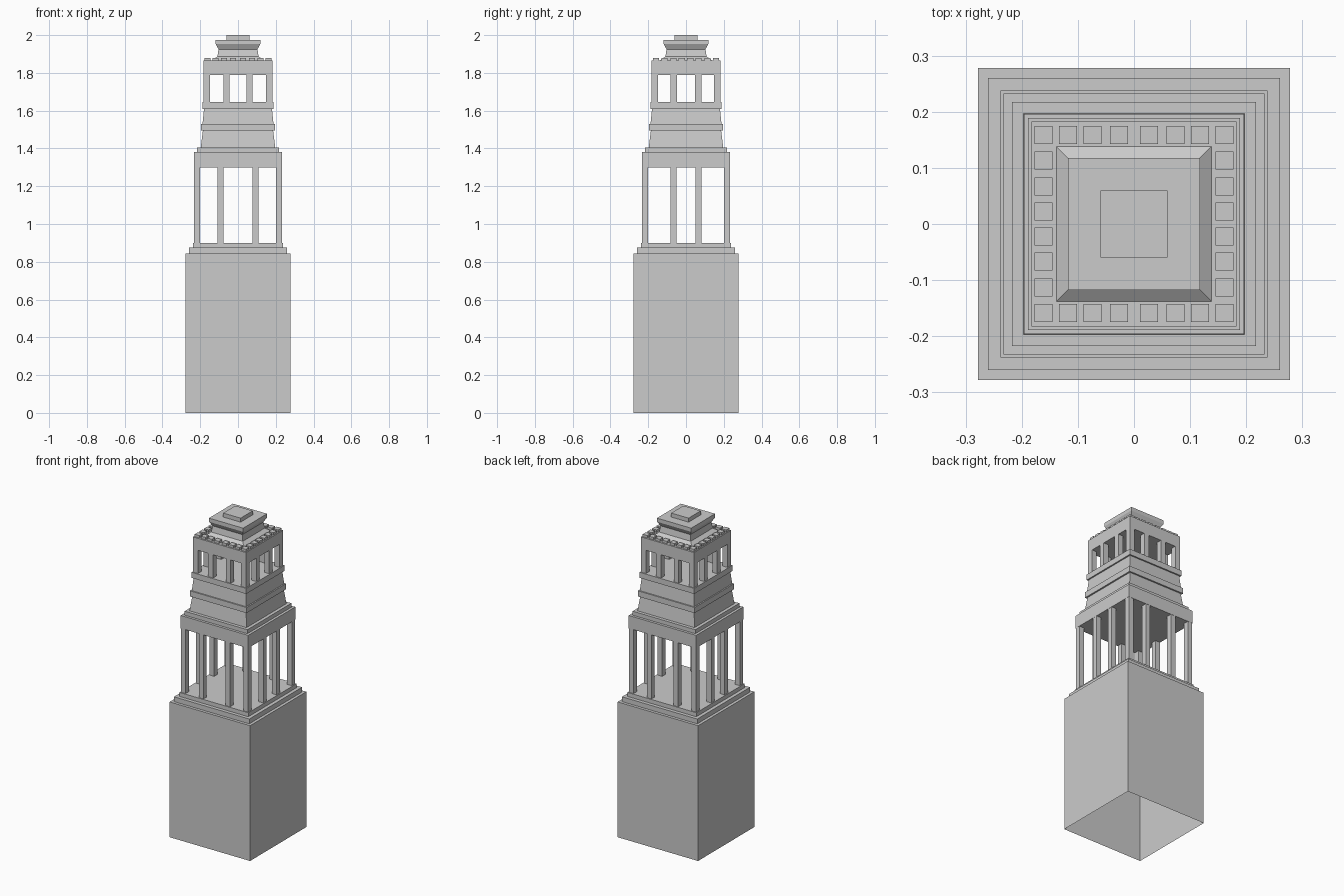
import bpy, bmesh

if "Cube" in bpy.data.objects:
    bpy.data.objects.remove(bpy.data.objects["Cube"])


def make(name, bm):
    bmesh.ops.recalc_face_normals(bm, faces=bm.faces)
    mesh = bpy.data.meshes.new(name)
    bm.to_mesh(mesh)
    bm.free()
    obj = bpy.data.objects.new(name, mesh)
    bpy.context.collection.objects.link(obj)
    return obj


def square_loft(name, profile, bottom=True):
    """Square rings (half width, height) joined into a stepped or sloped solid."""
    bm = bmesh.new()
    rings = [[bm.verts.new((sx * h, sy * h, z))
              for sx, sy in ((-1, -1), (1, -1), (1, 1), (-1, 1))] for h, z in profile]
    for a, b in zip(rings, rings[1:]):
        for i in range(4):
            j = (i + 1) % 4
            bm.faces.new((a[i], a[j], b[j], b[i]))
    bm.faces.new(rings[-1])
    if bottom:
        bm.faces.new(rings[0][::-1])
    return make(name, bm)


def add_box(bm, x0, x1, y0, y1, z0, z1):
    v = bmesh.ops.create_cube(bm, size=1)["verts"]
    bmesh.ops.scale(bm, vec=(x1 - x0, y1 - y0, z1 - z0), verts=v)
    bmesh.ops.translate(bm, vec=((x0 + x1) / 2, (y0 + y1) / 2, (z0 + z1) / 2), verts=v)


def posts(name, centres, sx, sy, z0, z1):
    bm = bmesh.new()
    for x, y in centres:
        add_box(bm, x - sx / 2, x + sx / 2, y - sy / 2, y + sy / 2, z0, z1)
    return make(name, bm)


def perimeter(xs, ys):
    """Grid points that lie on the outer edge of a mirrored grid."""
    gx = sorted({s * x for x in xs for s in (-1, 1)})
    gy = sorted({s * y for y in ys for s in (-1, 1)})
    return [(x, y) for x in gx for y in gy
            if abs(x) == max(xs) or abs(y) == max(ys)]


# Tall hollow base, open underneath
square_loft("base_shaft", [(0.278, 0), (0.278, 0.845)], bottom=False)

# Stepped floor of the lower gallery
square_loft("lower_step", [(0.26, 0.845), (0.26, 0.875)])
square_loft("gallery_floor", [(0.238, 0.875), (0.238, 0.90)])

# Lower gallery columns and lintel
posts("lower_columns", perimeter((0.216, 0.092), (0.216, 0.066)), 0.032, 0.032, 0.90, 1.30)
square_loft("lower_lintel", [(0.233, 1.30), (0.233, 1.38)])
square_loft("lintel_cap", [(0.217, 1.38), (0.217, 1.405)])

# Tapered middle storey with two ledges
square_loft("middle_lower_taper", [(0.197, 1.405), (0.186, 1.495)])
square_loft("middle_ledge", [(0.196, 1.495), (0.196, 1.53)])
square_loft("middle_upper_taper", [(0.188, 1.53), (0.18, 1.61)])
square_loft("upper_gallery_floor", [(0.189, 1.61), (0.189, 1.645)])

# Upper gallery columns and lintel
posts("upper_columns", perimeter((0.166, 0.061), (0.166, 0.064)), 0.034, 0.034, 1.645, 1.79)
square_loft("upper_lintel", [(0.183, 1.79), (0.183, 1.865)])

# Row of small blocks around the parapet
posts("parapet_blocks",
      perimeter((0.161, 0.118, 0.074, 0.0265), (0.159, 0.113, 0.067, 0.0225)),
      0.032, 0.032, 1.865, 1.88)

# Roof: flared skirt, neck, overhanging slab and finial block
square_loft("roof_cap", [(0.138, 1.865), (0.109, 1.887), (0.103, 1.925),
                         (0.118, 1.952), (0.118, 1.975)])
square_loft("finial_block", [(0.06, 1.975), (0.06, 2.0)])
